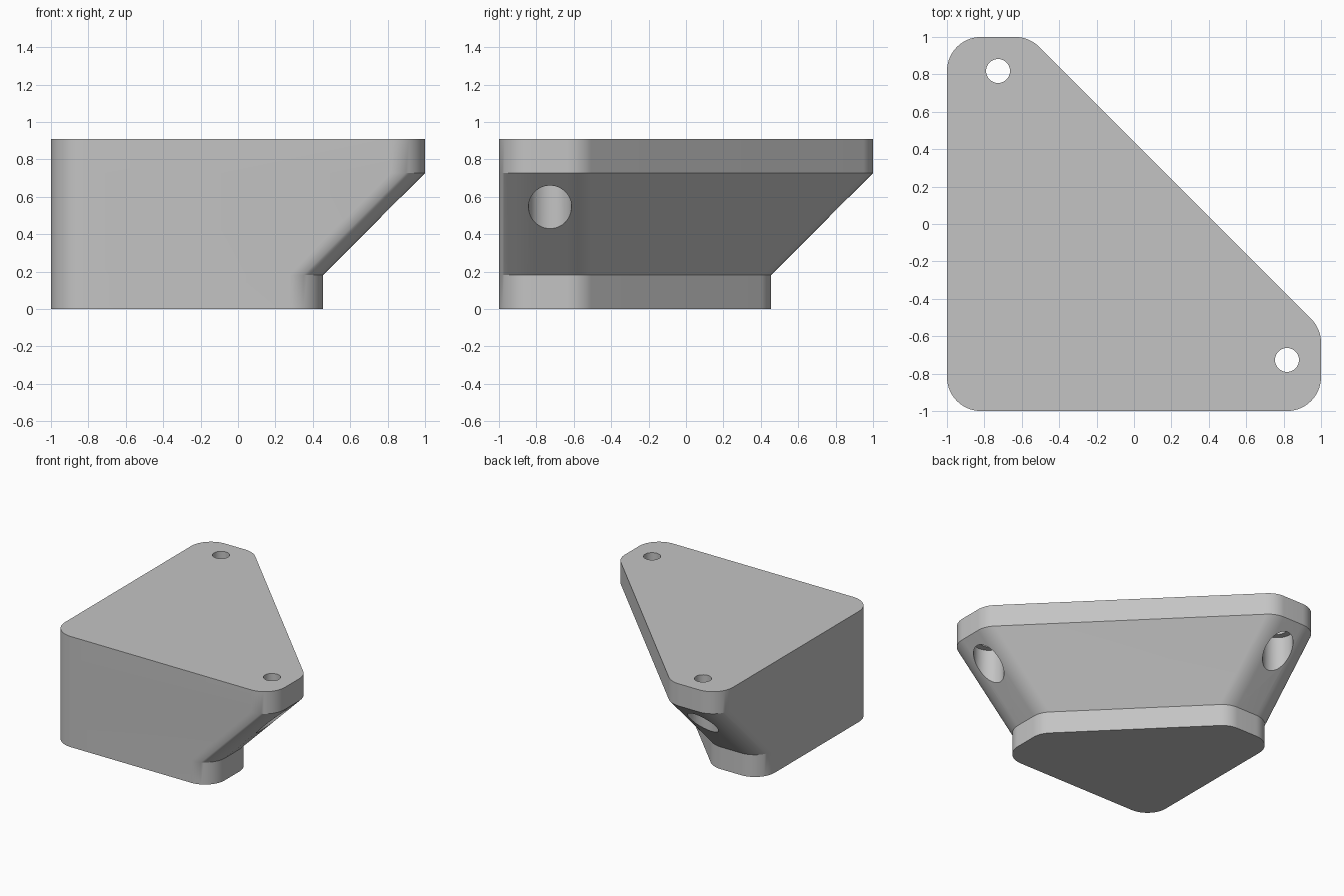
import bpy, bmesh
from math import radians, tan, cos, sin
from mathutils import Vector

cube = bpy.data.objects.get("Cube")
if cube:
    bpy.data.objects.remove(cube, do_unlink=True)

RADIUS, SHIFT, ARC_STEPS = 0.182, 0.545, 14
LOW, HIGH, TOP = 0.182, 0.727, 0.909

grey = bpy.data.materials.new("plain grey")
grey.use_nodes = True
colour = (0.55, 0.55, 0.55, 1)
grey.diffuse_color = colour
grey.node_tree.nodes["Principled BSDF"].inputs["Base Color"].default_value = colour


def fillet(prev, corner, nxt):
    """Points of a round corner on a counter-clockwise outline."""
    a, b = (prev - corner).normalized(), (nxt - corner).normalized()
    half = a.angle(b) / 2
    centre = corner + (a + b).normalized() * RADIUS / sin(half)
    start = corner + a * RADIUS / tan(half) - centre
    sweep = radians(180) - 2 * half
    points = []
    for i in range(ARC_STEPS + 1):
        t = sweep * i / ARC_STEPS
        points.append(centre + Vector((start.x * cos(t) - start.y * sin(t),
                                       start.x * sin(t) + start.y * cos(t))))
    return points


def outline(shift):
    """Clipped triangle whose two pointed ends are pulled in by shift."""
    end, clip = 1 - shift, -0.56
    corners = [Vector(c) for c in ((-1, -1), (end, -1), (end, clip),
                                   (clip, end), (-1, end))]
    points = []
    for i, corner in enumerate(corners):
        points += fillet(corners[i - 1], corner, corners[(i + 1) % len(corners)])
    return points


# Body: foot, sloping middle and top plate
bm = bmesh.new()
rings = [[bm.verts.new((p.x, p.y, z)) for p in outline(shift)]
         for z, shift in ((0, SHIFT), (LOW, SHIFT), (HIGH, 0), (TOP, 0))]
bm.faces.new(reversed(rings[0]))
bm.faces.new(rings[-1])
for lower, upper in zip(rings, rings[1:]):
    for i in range(len(lower)):
        j = (i + 1) % len(lower)
        bm.faces.new((lower[i], lower[j], upper[j], upper[i]))
mesh = bpy.data.meshes.new("corner_bracket")
bm.to_mesh(mesh)
bm.free()
mesh.materials.append(grey)
bracket = bpy.data.objects.new("corner_bracket", mesh)
bpy.context.collection.objects.link(bracket)
bpy.context.view_layer.objects.active = bracket


def drill(x, y, radius, bottom, top):
    bpy.ops.mesh.primitive_cylinder_add(vertices=64, radius=radius, depth=top - bottom,
                                        location=(x, y, (bottom + top) / 2))
    cutter = bpy.context.object
    cutter.name = "hole_cutter"
    cutter.hide_render = True
    cutter.data.materials.append(grey)
    bpy.context.view_layer.objects.active = bracket
    cut = bracket.modifiers.new("hole", "BOOLEAN")
    cut.operation, cut.solver, cut.object = "DIFFERENCE", "EXACT", cutter
    bpy.ops.object.modifier_apply(modifier=cut.name)
    bpy.data.objects.remove(cutter, do_unlink=True)


# Screw holes with wide recesses opening through the slopes
for x, y in ((0.818, -0.727), (-0.727, 0.818)):
    drill(x, y, 0.115, 0.25, HIGH)
    drill(x, y, 0.064, 0.6, 1.1)

bpy.ops.object.select_all(action="DESELECT")
bracket.select_set(True)
bpy.context.view_layer.objects.active = bracket
bpy.ops.object.shade_smooth_by_angle(angle=radians(25))
